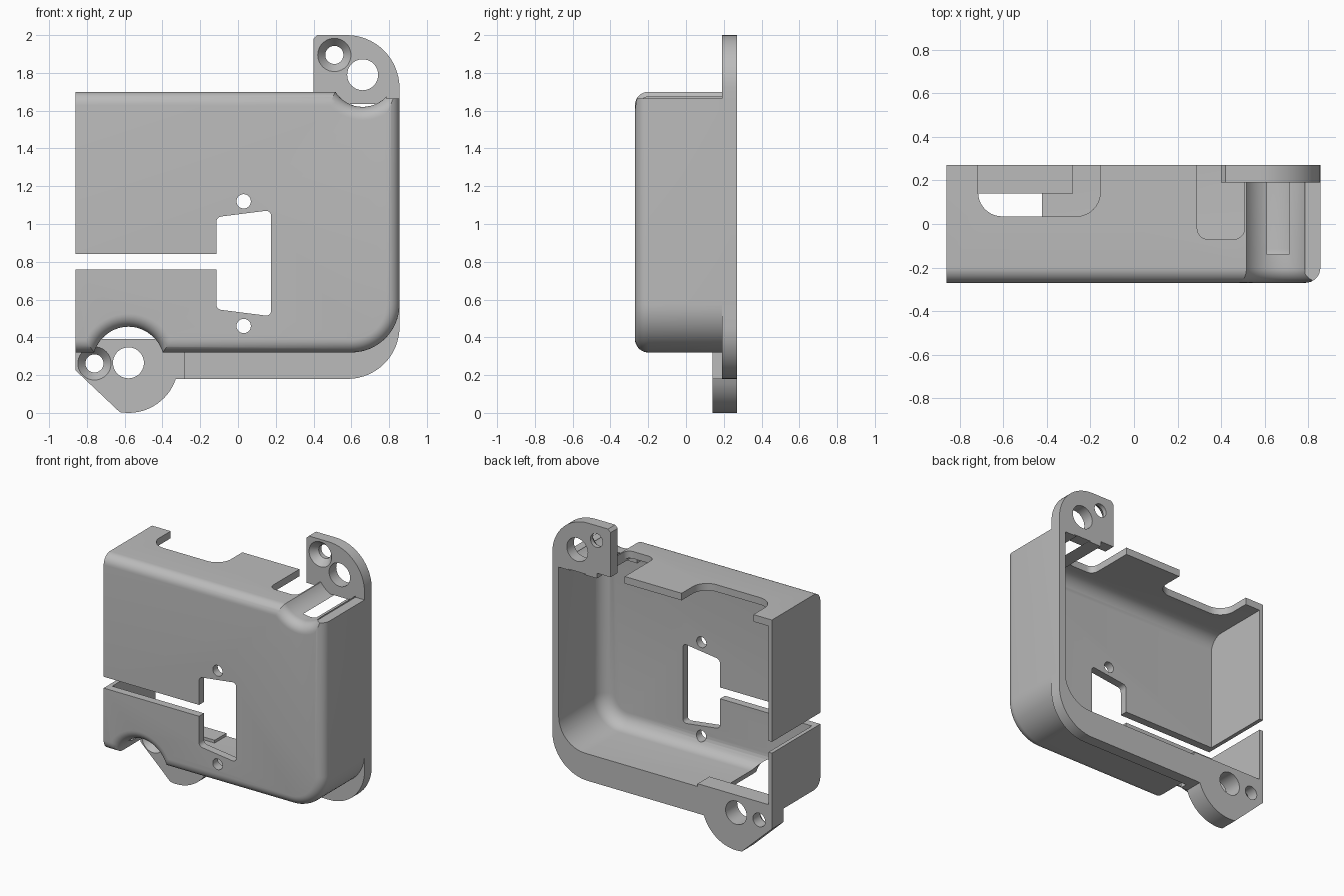
import bpy, bmesh
from math import sin, cos, pi, radians, sqrt

if "Cube" in bpy.data.objects:
    bpy.data.objects.remove(bpy.data.objects["Cube"], do_unlink=True)

grey = bpy.data.materials.new("plain grey")
grey.use_nodes = True
grey.diffuse_color = (0.5, 0.5, 0.5, 1)
grey.node_tree.nodes["Principled BSDF"].inputs["Base Color"].default_value = (0.5, 0.5, 0.5, 1)


def loft(name, rings):
    """Solid through matching rings of 3D points, capped at both ends."""
    bm = bmesh.new()
    loops = [[bm.verts.new(p) for p in ring] for ring in rings]
    n = len(loops[0])
    for a, b in zip(loops, loops[1:]):
        for i in range(n):
            j = (i + 1) % n
            bm.faces.new((a[i], a[j], b[j], b[i]))
    bm.faces.new(loops[0])
    bm.faces.new(loops[-1])
    bmesh.ops.recalc_face_normals(bm, faces=bm.faces)
    mesh = bpy.data.meshes.new(name)
    bm.to_mesh(mesh)
    bm.free()
    mesh.materials.append(grey)
    ob = bpy.data.objects.new(name, mesh)
    bpy.context.collection.objects.link(ob)
    return ob


def arc(cx, cz, r, a0, a1, n=16):
    return [(cx + r * cos(radians(a0 + (a1 - a0) * i / n)),
             cz + r * sin(radians(a0 + (a1 - a0) * i / n))) for i in range(n + 1)]


def prism_y(name, pts, y0, y1):
    return loft(name, [[(x, y, z) for x, z in pts] for y in (y0, y1)])


def prism_z(name, pts, z0, z1):
    return loft(name, [[(x, y, z) for x, y in pts] for z in (z0, z1)])


def block(name, x0, x1, y0, y1, z0, z1):
    return prism_y(name, [(x0, z0), (x1, z0), (x1, z1), (x0, z1)], y0, y1)


def lathe_y(name, cx, cz, profile, n=48):
    """Turned solid along y from (radius, y) pairs."""
    return loft(name, [[(cx + r * cos(2 * pi * i / n), y, cz + r * sin(2 * pi * i / n))
                        for i in range(n)] for r, y in profile])


def combine(target, tool, operation):
    mod = target.modifiers.new(operation, "BOOLEAN")
    mod.operation = operation
    mod.solver = "EXACT"
    mod.object = tool
    bpy.context.view_layer.objects.active = target
    bpy.ops.object.modifier_apply(modifier=mod.name)
    bpy.data.objects.remove(tool, do_unlink=True)


def add(tool):
    combine(shell, tool, "UNION")


def cut(tool):
    combine(shell, tool, "DIFFERENCE")


def outline(d, left, side=0.0):
    """Case outline inset by d on all edges but the left one."""
    e = d - side
    return ([(left, 0.32 + d)] + arc(0.6, 0.575, 0.255 - d, -90, 0)
            + [(0.855 - e, 1.70 - d), (left, 1.70 - d)])


def case_solid(name, left, inset, front, back, radius, side=0.0):
    """Case-shaped solid with a rounded front edge."""
    rings = []
    for i in range(9):
        t = pi / 2 * i / 8
        d, y = inset + radius * (1 - sin(t)), front + radius * (1 - cos(t))
        rings.append([(x, y, z) for x, z in outline(d, left, side)])
    rings.append([(x, back, z) for x, z in outline(inset, left, side)])
    return loft(name, rings)


def flared_scoop(name, cx, cz, r, f=0.07):
    """Round cutter whose mouth flares out at the front."""
    prof = [(r + f, -0.35)]
    for i in range(9):
        t = pi / 2 * i / 8
        prof.append((r + f * (1 - sin(t)), -0.27 + f * (1 - cos(t))))
    return lathe_y(name, cx, cz, prof + [(r, 0.35)])


# Case with back flange, hollowed from behind
shell = case_solid("case_shell", -0.86, 0, -0.27, 0.27, 0.07)
add(prism_y("bottom_flange", [(-0.5, 0.18)] + arc(0.58, 0.455, 0.275, -90, 0)
            + [(0.855, 0.57), (-0.5, 0.57)], 0.19, 0.27))
cut(case_solid("cavity", -0.832, 0.05, -0.215, 0.4, 0.1))

# Thicker wall under the upper screw recess
add(block("recess_backing", 0.505, 0.83, -0.15, 0.27, 1.628, 1.68))
add(block("recess_front_backing", 0.48, 0.83, -0.24, -0.14, 1.585, 1.68))

# Screw recesses in the case
cut(flared_scoop("upper_recess", 0.66, 1.79, 0.17))
cut(flared_scoop("lower_recess", -0.58, 0.265, 0.19))
cut(block("corner_step", 0.785, 0.95, -0.35, 0.35, 1.665, 1.9))

# Notches in the top wall, open to the back
for x0, x1, y0, r in ((-0.715, -0.155, 0.035, 0.11), (0.29, 0.507, -0.07, 0.05)):
    cut(prism_z("top_notch", [(x0, 0.4)] + arc(x0 + r, y0 + r, r, 180, 270, 10)
                + arc(x1 - r, y0 + r, r, 270, 360, 10) + [(x1, 0.4)], 1.5, 1.9))

# Connector opening, its screw holes and the cable slit
cut(prism_y("connector_opening",
            arc(-0.085, 1.01, 0.03, 180, 98, 5) + arc(0.15, 1.045, 0.025, 98, 0, 5)
            + arc(0.15, 0.54, 0.025, 0, -98, 5) + arc(-0.085, 0.575, 0.03, -98, -180, 5),
            -0.4, 0))
for z in (0.46, 1.12):
    cut(lathe_y("connector_screw_hole", 0.03, z, [(0.038, -0.4), (0.038, 0)], 32))
cut(block("cable_slit", -1, -0.1, -0.4, 0.4, 0.76, 0.84))

# Mounting lugs
add(prism_y("lower_lug", [(-0.86, 0.39), (-0.86, 0.225)]
            + arc(-0.58, 0.265, 0.265, -100, -19)
            + [(-0.28, 0.18), (-0.28, 0.39)], 0.14, 0.27))
add(prism_y("upper_lug", [(0.40, 1.665), (0.40, 1.98), (0.42, 2.0)]
            + arc(0.575, 1.72, 0.28, 90, 0)
            + [(0.855, 1.6), (0.81, 1.6), (0.81, 1.635), (0.505, 1.635), (0.505, 1.665)],
            0.19, 0.27))

# Through holes and countersinks in the lugs
for x, z in ((0.66, 1.79), (-0.58, 0.265)):
    cut(lathe_y("mount_hole", x, z, [(0.082, 0.05), (0.082, 0.4)], 40))
for x, z, y in ((0.51, 1.895, 0.19), (-0.76, 0.262, 0.14)):
    cut(lathe_y("countersink", x, z, [(0.088, y - 0.05), (0.088, y), (0.048, y + 0.05),
                                      (0.048, 0.4)], 40))

bpy.ops.object.select_all(action="DESELECT")
shell.select_set(True)
bpy.context.view_layer.objects.active = shell
bpy.ops.object.shade_smooth_by_angle(angle=radians(30))
